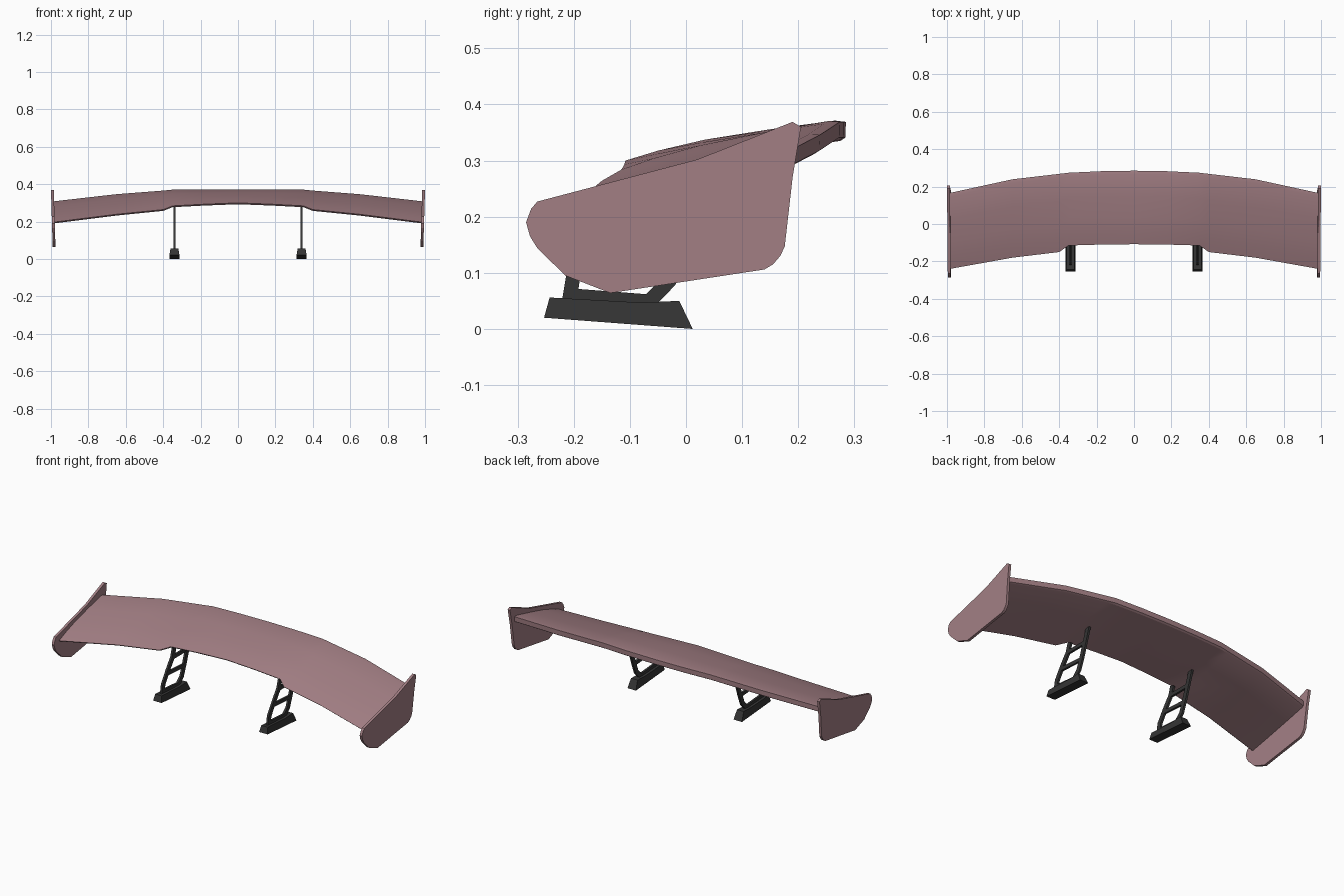
import bpy, bmesh
from mathutils import Vector

cube = bpy.data.objects.get("Cube")
if cube:
    bpy.data.objects.remove(cube)


def material(name, rgb):
    m = bpy.data.materials.new(name)
    m.use_nodes = True
    m.diffuse_color = (*rgb, 1)
    m.node_tree.nodes["Principled BSDF"].inputs["Base Color"].default_value = (*rgb, 1)
    return m


MAUVE = material("dusty mauve", (0.37, 0.215, 0.235))
BLACK = material("matte black", (0.035, 0.035, 0.035))


def finish(name, bm, mat, smooth=False):
    bmesh.ops.recalc_face_normals(bm, faces=bm.faces)
    mesh = bpy.data.meshes.new(name)
    bm.to_mesh(mesh)
    bm.free()
    mesh.materials.append(mat)
    ob = bpy.data.objects.new(name, mesh)
    bpy.context.collection.objects.link(ob)
    if smooth:
        bpy.ops.object.select_all(action='DESELECT')
        bpy.context.view_layer.objects.active = ob
        ob.select_set(True)
        bpy.ops.object.shade_smooth_by_angle(angle=0.4)
    return ob


def loft(bm, rings):
    """Skin a list of equal closed rings and cap both ends."""
    rows = [[bm.verts.new(p) for p in ring] for ring in rings]
    n = len(rows[0])
    for a, b in zip(rows, rows[1:]):
        for i in range(n):
            j = (i + 1) % n
            bm.faces.new((a[i], a[j], b[j], b[i]))
    bm.faces.new(rows[0])
    bm.faces.new(rows[-1])


def bar(bm, path, width, x, thick):
    """Flat bar along a y-z path, its width measured across the path."""
    pts = [Vector(p) for p in path]
    left, right = [], []
    for i, p in enumerate(pts):
        d = (pts[min(i + 1, len(pts) - 1)] - pts[max(i - 1, 0)]).normalized()
        side = Vector((-d.y, d.x)) * width / 2
        left.append(p + side)
        right.append(p - side)
    outline = left + right[::-1]
    loft(bm, [[(x + s * thick / 2, q.x, q.y) for q in outline] for s in (-1, 1)])


# Wing blade: x, leading y, leading z, trailing y, trailing z
STATIONS = [
    (0.0, -0.108, 0.300, 0.285, 0.373),
    (0.18, -0.110, 0.293, 0.282, 0.373),
    (0.35, -0.115, 0.284, 0.274, 0.373),
    (0.40, -0.150, 0.264, 0.268, 0.369),
    (0.65, -0.180, 0.239, 0.239, 0.350),
    (0.985, -0.240, 0.197, 0.166, 0.312),
]


def section(x, yl, zl, yt, zt):
    def at(t, dz):
        return (x, yl + t * (yt - yl), zl + t * (zt - zl) + dz)
    top = [at(0, 0), at(0.15, 0.007), at(0.36, 0.011), at(0.65, 0.008), at(0.95, 0.002)]
    lip = [(x, yt, zt - 0.004), (x, yt - 0.001, zt - 0.032), (x, yt - 0.010, zt - 0.038)]
    under = [at(0.65, -0.028), at(0.3, -0.018), at(0.02, -0.009)]
    return top + lip + under


span = [(-s[0], *s[1:]) for s in STATIONS[:0:-1]] + STATIONS
bm = bmesh.new()
loft(bm, [section(*s) for s in span])
finish("wing_blade", bm, MAUVE, smooth=True)

# Endplates, leaning slightly inward towards the bottom
PLATE = [(-0.265, 0.227), (-0.276, 0.214), (-0.285, 0.19), (-0.278, 0.165),
         (-0.265, 0.144), (-0.215, 0.095), (-0.135, 0.064), (0.14, 0.106),
         (0.155, 0.115), (0.168, 0.13), (0.176, 0.147), (0.19, 0.27),
         (0.205, 0.36), (0.19, 0.369), (0.02, 0.302)]
for side, label in ((1, "left"), (-1, "right")):
    bm = bmesh.new()
    rings = []
    for inset in (0.0, 0.015):
        rings.append([(side * (1 - inset - 0.03 * (0.37 - z)), y, z) for y, z in PLATE])
    loft(bm, rings)
    finish(label + "_endplate", bm, MAUVE)

    # Mounting foot, narrower at the top
    x = side * 0.34
    foot = [(-0.253, 0.02, 0.027), (0.012, 0.0, 0.027), (-0.012, 0.05, 0.021),
            (-0.08, 0.047, 0.021), (-0.243, 0.056, 0.021)]
    bm = bmesh.new()
    loft(bm, [[(x + s * w, y, z) for y, z, w in foot] for s in (-1, 1)])
    finish(label + "_mount_foot", bm, BLACK)

    # Open strut: two bent legs, a bottom rail and two cross bars
    bm = bmesh.new()
    bar(bm, [(-0.208, 0.05), (-0.2, 0.1), (-0.155, 0.17), (-0.115, 0.225), (-0.1, 0.275)], 0.026, x, 0.012)
    bar(bm, [(-0.07, 0.045), (-0.03, 0.085), (-0.005, 0.15), (0.02, 0.225), (0.045, 0.305)], 0.026, x, 0.012)
    bar(bm, [(-0.215, 0.062), (-0.06, 0.05)], 0.022, x, 0.012)
    bar(bm, [(-0.17, 0.15), (-0.01, 0.14)], 0.02, x, 0.012)
    bar(bm, [(-0.115, 0.225), (0.02, 0.225)], 0.02, x, 0.012)
    finish(label + "_strut", bm, BLACK)
